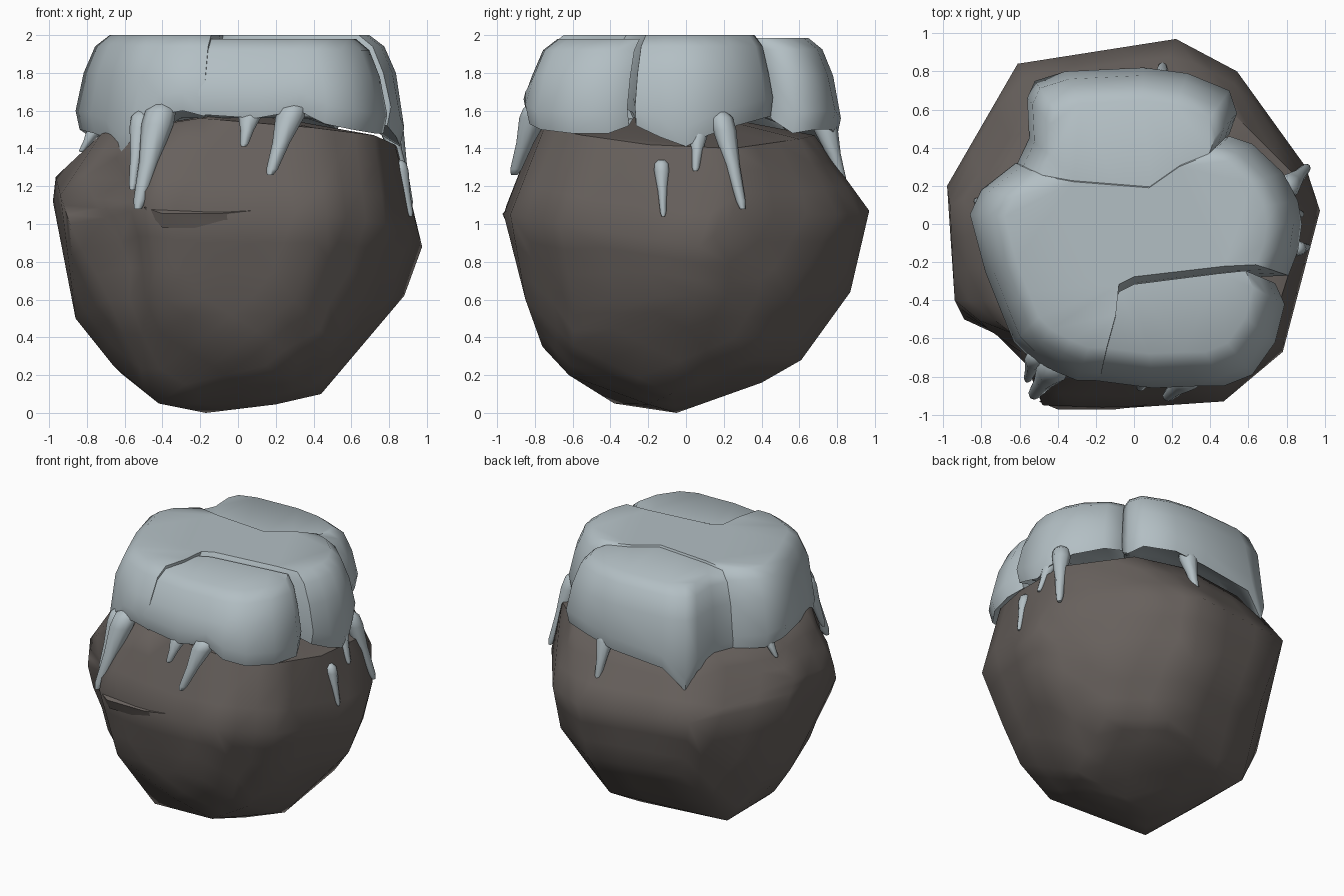
import bpy, bmesh, math
from mathutils import Vector


def material(name, rgb):
    m = bpy.data.materials.new(name)
    m.diffuse_color = (*rgb, 1)
    return m


ROCK = material("brown grey rock", (0.137, 0.119, 0.109))
SNOW = material("pale blue snow", (0.45, 0.52, 0.55))


def finish(name, bm, mat, angle):
    bmesh.ops.recalc_face_normals(bm, faces=bm.faces)
    me = bpy.data.meshes.new(name)
    bm.to_mesh(me)
    bm.free()
    me.materials.append(mat)
    ob = bpy.data.objects.new(name, me)
    bpy.context.collection.objects.link(ob)
    bpy.ops.object.select_all(action='DESELECT')
    bpy.context.view_layer.objects.active = ob
    ob.select_set(True)
    bpy.ops.object.shade_smooth_by_angle(angle=math.radians(angle))
    return ob


def hull(points):
    bm = bmesh.new()
    for p in points:
        bm.verts.new(p)
    res = bmesh.ops.convex_hull(bm, input=bm.verts)
    junk = {g for g in res["geom_interior"] + res["geom_unused"]
            if isinstance(g, bmesh.types.BMVert)}
    bmesh.ops.delete(bm, geom=list(junk), context='VERTS')
    return bm


def loft(rings):
    bm = bmesh.new()
    vs = [[bm.verts.new(p) for p in r] for r in rings]
    n = len(vs[0])
    for a, b in zip(vs, vs[1:]):
        for i in range(n):
            j = (i + 1) % n
            bm.faces.new((a[i], a[j], b[j], b[i]))
    caps = [bm.faces.new(vs[0][::-1]), bm.faces.new(vs[-1])]
    bmesh.ops.triangulate(bm, faces=caps)
    return bm


# Boulder: a hull through rings of corner points
bottom = [(-.17, -.05, 0), (-.42, -.38, .05), (.2, -.2, .045), (.44, -.08, .1), (.1, .4, .16),
          (-.62, .4, .21), (.2, .61, .28), (.22, -.62, .2), (0, -.76, .35), (.5, -.6, .36),
          (.55, .35, .28), (-.66, -.1, .25)]
low = [(-.86, 0, .5), (-.7, -.58, .6), (-.4, -.85, .6), (.3, -.85, .6), (.65, -.6, .6),
       (.88, .05, .62), (.65, .55, .62), (.2, .87, .64), (-.5, .75, .64), (-.83, .3, .55)]
waist = [(.975, .07, .88), (.9, .3, 1.05), (.54, .8, 1.05), (.22, .97, 1.07),
         (-.61, .84, 1.1), (-.98, .2, 1.12), (-.94, -.4, 1.15), (-.89, -.5, 1.0),
         (-.48, -.95, 1.1), (-.05, -.965, 1.05), (.47, -.93, 1.05), (.78, -.67, 1.0)]
top = [(-.965, .1, 1.25), (.85, .25, 1.4), (.83, -.2, 1.42), (.72, -.55, 1.47), (.4, -.75, 1.51),
       (-.2, -.77, 1.56), (-.55, -.72, 1.45), (-.72, -.4, 1.48), (-.75, .2, 1.45),
       (-.5, .62, 1.45), (.1, .68, 1.47), (.5, .6, 1.45), (0, 0, 1.6)]
bm = hull(bottom + low + waist + top)
bmesh.ops.subdivide_edges(bm, edges=bm.edges, cuts=2, use_grid_fill=True)
# shallow dent running down the front left corner
for v in bm.verts:
    d = math.hypot(v.co.x + .69, v.co.y + .73)
    fade = max(0, 1 - d / .24) * max(0, min(1, (v.co.z - .4) / .4, (1.5 - v.co.z) / .2))
    v.co.x += .09 * fade
    v.co.y += .11 * fade
finish("boulder", bm, ROCK, 55)

# Small ledge on the front face
ledge = [(-.5, -.93, 1.09), (-.4, -.972, 1.055), (-.1, -.972, 1.055), (.07, -.95, 1.07),
         (-.4, -.94, .98), (.0, -.94, .98), (-.2, -.87, 1.07)]
finish("ledge", hull(ledge), ROCK, 35)

# Snow slabs: outline points are x, y and height of the drooping lower rim
main = [(-.86, .05, 1.5), (-.8, .18, 1.46), (-.62, .32, 1.45), (-.4, .28, 1.55), (.1, .24, 1.6),
        (.3, .38, 1.6), (.5, .46, 1.57), (.62, .42, 1.56), (.78, .27, 1.52), (.86, .12, 1.47),
        (.88, 0, 1.41), (.86, -.14, 1.46), (.81, -.27, 1.52), (.6, -.28, 1.57), (0, -.35, 1.6),
        (-.1, -.4, 1.6), (-.12, -.6, 1.58), (-.18, -.82, 1.57), (-.3, -.82, 1.6),
        (-.42, -.77, 1.58), (-.55, -.7, 1.4), (-.63, -.62, 1.37), (-.7, -.45, 1.45),
        (-.78, -.25, 1.48)]
front = [(-.21, -.82, 1.58), (.1, -.86, 1.56), (.33, -.85, 1.6), (.47, -.85, 1.53),
         (.62, -.79, 1.5), (.74, -.62, 1.48), (.79, -.42, 1.48), (.74, -.31, 1.52),
         (.55, -.33, 1.56), (0, -.4, 1.6), (-.1, -.45, 1.6)]
back = [(-.52, .75, 1.27), (-.36, .8, 1.42), (.05, .82, 1.46), (.28, .79, 1.5), (.5, .7, 1.5),
        (.54, .58, 1.48), (.5, .47, 1.55), (.3, .36, 1.6), (.12, .22, 1.6), (-.1, .21, 1.6),
        (-.4, .27, 1.55), (-.62, .3, 1.42), (-.55, .45, 1.4), (-.56, .66, 1.4)]


def snow_slab(name, outline, height):
    def ring(scale, zf):
        return [(x * scale, y * scale, zf(z)) for x, y, z in outline]
    rings = [ring(.72, lambda z: 1.56), ring(.9, lambda z: z + .04), ring(.975, lambda z: z),
             ring(1, lambda z: z + .1), ring(.95, lambda z: height - .2),
             ring(.88, lambda z: height - .06), ring(.79, lambda z: height)]
    finish(name, loft(rings), SNOW, 50)


snow_slab("main_snow", main, 2.0)
snow_slab("front_snow", front, 1.98)
snow_slab("back_snow", back, 1.985)


# Icicles hanging from the rim: base, tip, radius near the top
def icicle(i, base, tip, r):
    a, b = Vector(base), Vector(tip)
    rings = []
    for t, k in ((0, .4), (.07, .85), (.2, .9), (.55, .55), (.92, .36), (1, .2)):
        c = a.lerp(b, t)
        rings.append([(c.x + r * k * math.cos(q * math.tau / 8),
                       c.y + r * k * math.sin(q * math.tau / 8), c.z) for q in range(8)])
    finish(f"icicle_{i}", loft(rings), SNOW, 60)


for i, spec in enumerate([
        ((-.4, -.72, 1.64), (-.53, -.9, 1.08), .095),
        ((-.51, -.68, 1.6), (-.56, -.82, 1.18), .06),
        ((.07, -.77, 1.6), (.03, -.86, 1.41), .065),
        ((.3, -.78, 1.64), (.17, -.91, 1.26), .085),
        ((.79, .18, 1.6), (.91, .3, 1.08), .07),
        ((.79, .07, 1.52), (.88, .05, 1.28), .055),
        ((.85, -.13, 1.34), (.915, -.12, 1.04), .045),
        ((.14, .72, 1.56), (.15, .83, 1.22), .07),
        ((-.74, .12, 1.52), (-.83, .12, 1.38), .05)]):
    icicle(i + 1, *spec)
